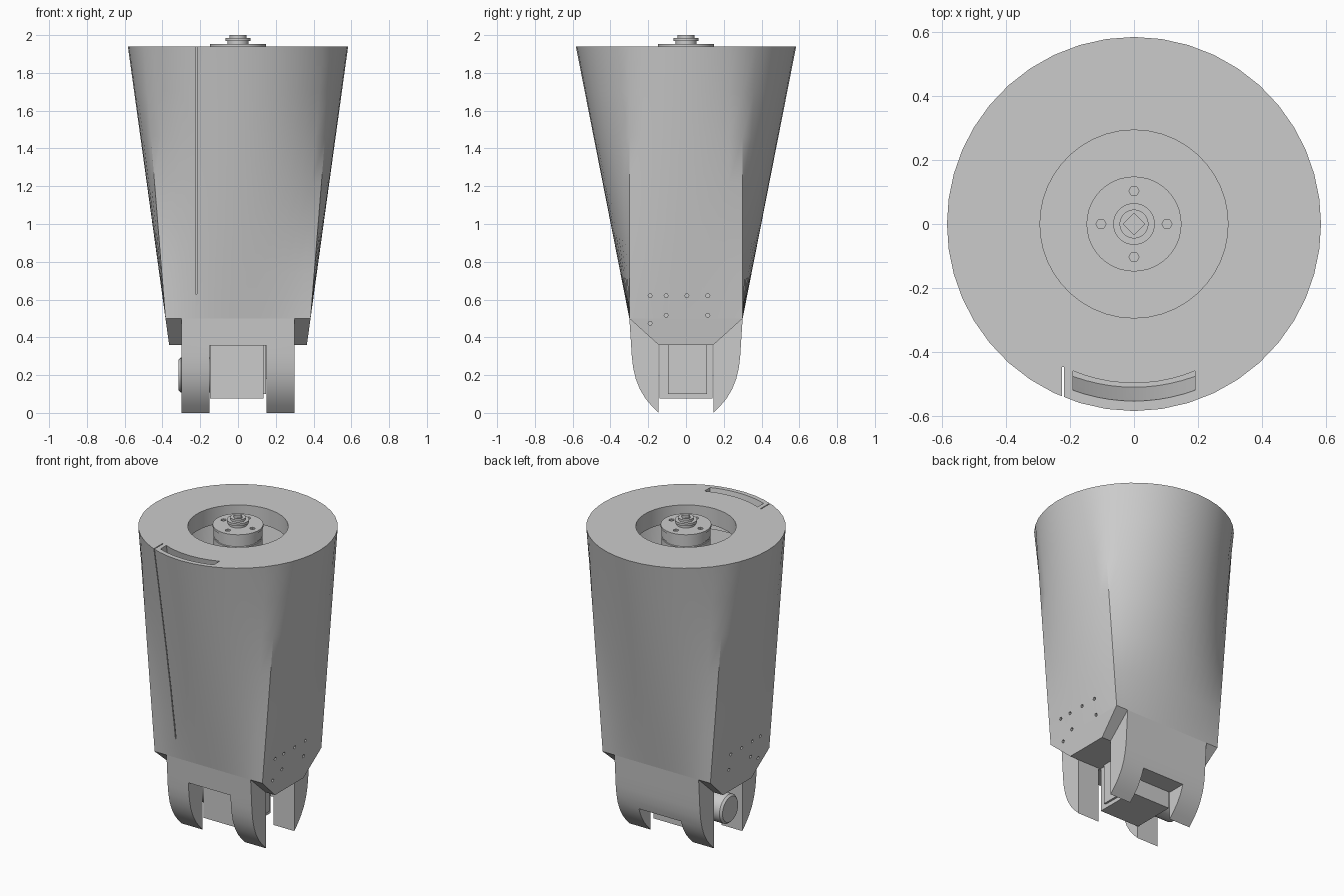
import bpy, bmesh, math
from mathutils import Vector

cube = bpy.data.objects.get("Cube")
if cube:
    bpy.data.objects.remove(cube, do_unlink=True)

grey = bpy.data.materials.new("light_grey")
grey.use_nodes = True
tone = (0.6, 0.6, 0.6, 1)
grey.diffuse_color = tone
bsdf = next(n for n in grey.node_tree.nodes if n.type == 'BSDF_PRINCIPLED')
bsdf.inputs["Base Color"].default_value = tone

TOP, R, SEAM = 1.94, 0.583, 0.5      # shell top, top radius, shell bottom
HALF_X, HALF_Y = 0.384, 0.3          # shell bottom half sizes
SLOPE = (R - HALF_Y) / (TOP - SEAM)


def loft(name, stacks):
    """Closed solid, or several, each skinned through a stack of equal rings."""
    bm = bmesh.new()
    for rings in stacks:
        rows = [[bm.verts.new(p) for p in ring] for ring in rings]
        n = len(rows[0])
        for a, b in zip(rows, rows[1:]):
            for i in range(n):
                j = (i + 1) % n
                bm.faces.new((a[i], a[j], b[j], b[i]))
        bm.faces.new(rows[0][::-1])
        bm.faces.new(rows[-1])
    bmesh.ops.recalc_face_normals(bm, faces=bm.faces)
    mesh = bpy.data.meshes.new(name)
    bm.to_mesh(mesh)
    bm.free()
    mesh.materials.append(grey)
    obj = bpy.data.objects.new(name, mesh)
    bpy.context.collection.objects.link(obj)
    return obj


def ring(r, z, n=40, cx=0, cy=0):
    return [Vector((cx + r * math.cos(i * math.tau / n),
                    cy + r * math.sin(i * math.tau / n), z)) for i in range(n)]


def along_x(points):
    return [Vector((p.z, p.x, p.y)) for p in points]


def box_rings(lo, hi):
    return [[Vector((x, y, z)) for x, y in
             ((lo[0], lo[1]), (hi[0], lo[1]), (hi[0], hi[1]), (lo[0], hi[1]))]
            for z in (lo[2], hi[2])]


def prism(profile, x0, x1):
    return [[Vector((x, y, z)) for y, z in profile] for x in (x0, x1)]


def cut(obj, cutter):
    mod = obj.modifiers.new("cut", 'BOOLEAN')
    mod.operation, mod.solver, mod.object = 'DIFFERENCE', 'EXACT', cutter
    bpy.context.view_layer.update()
    deps = bpy.context.evaluated_depsgraph_get()
    mesh = bpy.data.meshes.new_from_object(obj.evaluated_get(deps))
    obj.modifiers.clear()
    obj.data = mesh
    bpy.data.objects.remove(cutter, do_unlink=True)


def smooth(obj, angle=25):
    bpy.ops.object.select_all(action='DESELECT')
    obj.select_set(True)
    bpy.context.view_layer.objects.active = obj
    bpy.ops.object.shade_smooth_by_angle(angle=math.radians(angle))


# Outer shell: rectangle below, circle above, with a bore in the top
corner = math.asin(HALF_Y / R)
low, high, angles = [], [], []
for quarter, count in ((0, 8), (1, 14), (2, 8), (3, 14)):
    span = corner if quarter % 2 == 0 else math.pi / 2 - corner
    mid = quarter * math.pi / 2
    for i in range(count):
        t = 2 * i / count - 1
        a = mid + span * t
        high.append(Vector((R * math.cos(a), R * math.sin(a), TOP)))
        side = (Vector((HALF_X, t * HALF_Y, SEAM)) if quarter % 2 == 0
                else Vector((-t * HALF_X, HALF_Y, SEAM)))
        if quarter > 1:
            side.x, side.y = -side.x, -side.y
        low.append(side)
rows = [[p.lerp(q, k / 6) for p, q in zip(low, high)] for k in range(7)]
BORE, BORE_Z = 0.293, 1.83
for z in (TOP, BORE_Z):
    rows.append([Vector((p.x * BORE / R, p.y * BORE / R, z)) for p in high])
shell = loft("outer_shell", [rows])

# Screw holes in both side panels
holes = [(y, 0.62) for y in (-0.19, -0.105, 0.005, 0.115)]
holes += [(-0.105, 0.517), (0.115, 0.517)]


def hole_stack(places):
    return [[along_x(ring(0.011, s * x, 6, y, z)) for x in (0.34, 0.5)]
            for s in (-1, 1) for y, z in places]


cut(shell, loft("hole_cutter", hole_stack(holes)))

# Curved slot in the top, following the slope of the front
slot = []
for z in (1.72, 1.98):
    shift = (TOP - z) * SLOPE
    xs = [-0.19 + 0.038 * i for i in range(11)]
    slot.append([Vector((x, shift - math.sqrt(0.552 ** 2 - x * x), z)) for x in xs] +
                [Vector((x, shift - math.sqrt(0.496 ** 2 - x * x), z)) for x in xs[::-1]])
cut(shell, loft("slot_cutter", [slot]))

# Thin slit down the front
slit = [[Vector((x, y, z)) for x, y in
         ((-0.224, y0), (-0.218, y0), (-0.218, y1), (-0.224, y1))]
        for z, y0, y1 in ((0.63, -0.45, -0.29), (1.98, -0.7, -0.45))]
cut(shell, loft("slit_cutter", [slit]))

# Open the bore into the hollow inside, and drop the hidden bottom cap
bm = bmesh.new()
bm.from_mesh(shell.data)
hidden = []
for f in bm.faces:
    c = f.calc_center_median()
    if abs(f.normal.z) > 0.95 and (abs(c.z - SEAM) < 0.005 or
                                   (abs(c.z - BORE_Z) < 0.005 and c.xy.length < BORE)):
        hidden.append(f)
bmesh.ops.delete(bm, geom=hidden, context='FACES')
bm.to_mesh(shell.data)
bm.free()
smooth(shell)

# Lower fork: curved prongs front and back under a floor
edge = [(0.3, 0.5), (0.292, 0.38), (0.287, 0.3), (0.28, 0.24), (0.266, 0.18),
        (0.244, 0.125), (0.214, 0.075), (0.18, 0.035), (0.145, 0.0), (0.145, 0.36)]
profile = edge + [(-y, z) for y, z in edge[::-1]]
fork = loft("lower_fork", [prism(profile, -0.3, 0.3)])
cut(fork, loft("notch_cutter", [box_rings((-0.15, -0.5, -0.1), (0.15, -0.05, 0.357)),
                                box_rings((-0.15, 0.05, -0.1), (0.15, 0.5, 0.18))]))
smooth(fork)

# Chamfered side brackets
for s, label in ((1, "left"), (-1, "right")):
    shape = [(-0.3, SEAM), (0.3, SEAM), (0.145, 0.36), (-0.145, 0.36)]
    rings = prism(shape, s * 0.295, s * HALF_X)
    for p in rings[1]:
        p.x -= s * 0.138 * (SEAM - p.z)
    bracket = loft(label + "_bracket", [rings])
    cut(bracket, loft("hole_cutter", hole_stack([(-0.19, 0.475)])))

# Joint block between the prongs, with side plates and axle
loft("joint_block", [box_rings((-0.12, -0.14, 0.075), (0.135, 0.14, 0.365))])
loft("left_joint_plate", [box_rings((0.13, -0.095, 0.1), (0.148, 0.11, 0.365))])
loft("right_joint_plate", [box_rings((-0.148, -0.14, 0.075), (-0.115, 0.14, 0.365))])
axle = loft("joint_axle", [[along_x(ring(r, x, 32, 0, 0.2)) for r, x in
                            ((0.092, -0.12), (0.092, -0.303), (0.08, -0.316))]])
smooth(axle)

# Shaft with a groove, rising inside the bore
shaft = loft("centre_shaft", [[ring(r, z) for r, z in
             ((0.143, 0.49), (0.143, 1.87), (0.138, 1.872), (0.138, 1.88),
              (0.143, 1.882), (0.143, 1.94))]])
smooth(shaft)

# Flange on the shaft with four bolt holes
flange = loft("shaft_flange", [[ring(0.148, z) for z in (1.938, 1.953)]])
bolts = [[ring(0.016, z, 6, 0.103 * math.cos(a), 0.103 * math.sin(a)) for z in (1.943, 1.97)]
         for a in (i * math.pi / 2 for i in range(4))]
cut(flange, loft("bolt_cutter", bolts))
smooth(flange)

# Stepped boss and end cap with a square socket
boss = loft("shaft_boss", [[ring(r, z, 32) for r, z in
            ((0.055, 1.95), (0.055, 1.968), (0.065, 1.97), (0.065, 1.985), (0.045, 1.985),
             (0.045, 2.0))]])
cut(boss, loft("socket_cutter", [[ring(0.033, z, 4) for z in (1.98, 2.05)]]))
smooth(boss)
